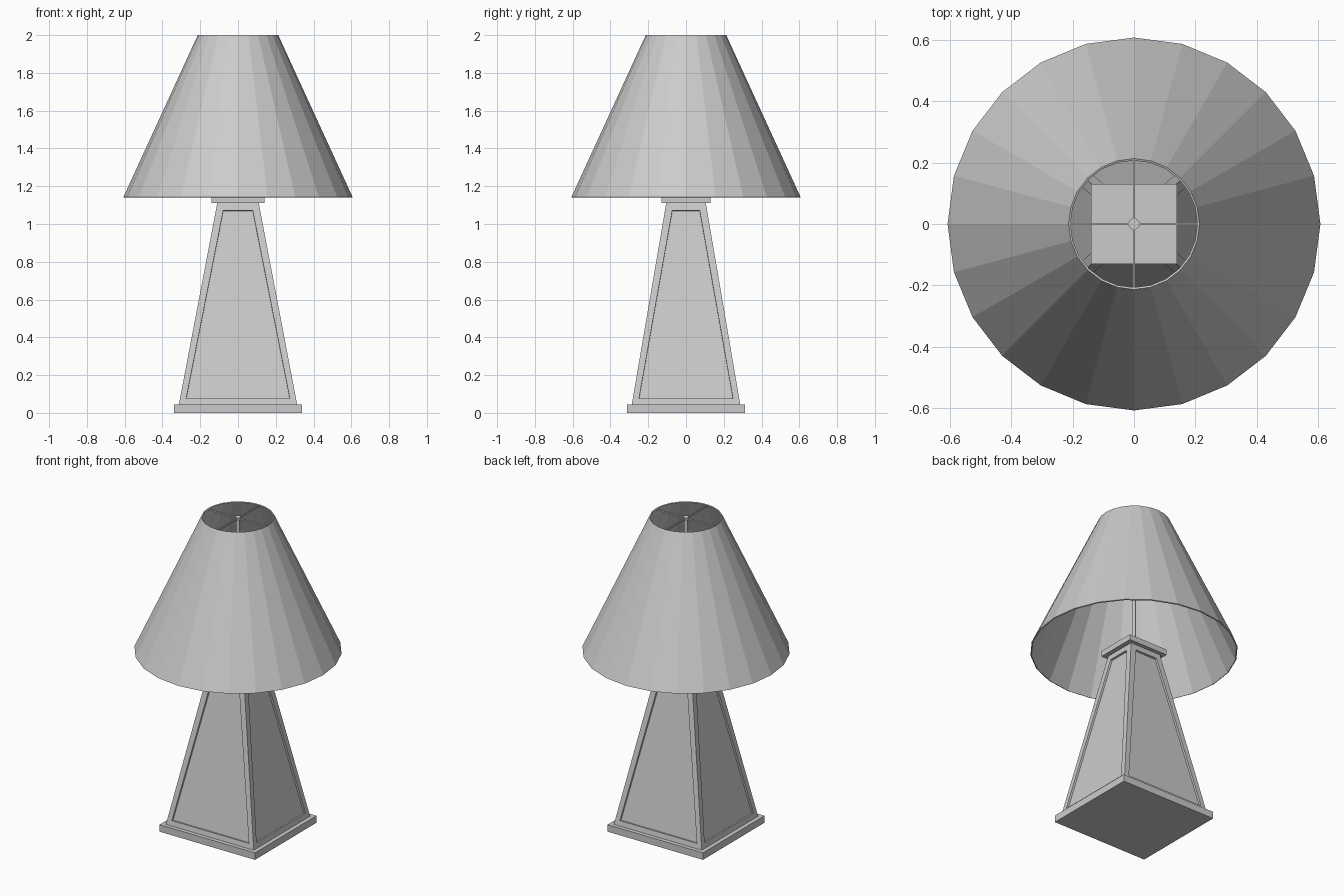
import bpy, bmesh
from math import pi

if "Cube" in bpy.data.objects:
    bpy.data.objects.remove(bpy.data.objects["Cube"])


def make_object(name, bm):
    bmesh.ops.recalc_face_normals(bm, faces=bm.faces)
    mesh = bpy.data.meshes.new(name)
    bm.to_mesh(mesh)
    bm.free()
    obj = bpy.data.objects.new(name, mesh)
    bpy.context.collection.objects.link(obj)
    return obj


def block(name, bottom, top, z0, z1, panels=False):
    """Box whose bottom and top half-sizes may differ, with optional sunk side panels."""
    bm = bmesh.new()
    bmesh.ops.create_cube(bm, size=2)
    for v in bm.verts:
        hx, hy = top if v.co.z > 0 else bottom
        v.co = (v.co.x * hx, v.co.y * hy, z1 if v.co.z > 0 else z0)
    if panels:
        bm.normal_update()
        sides = [f for f in bm.faces if abs(f.normal.z) < 0.5]
        bmesh.ops.inset_individual(bm, faces=sides, thickness=0.05)
        bmesh.ops.inset_individual(bm, faces=sides, thickness=0.001, depth=-0.012)
    return make_object(name, bm)


def cylinder(name, r, z0, z1, sides=12):
    bpy.ops.mesh.primitive_cylinder_add(vertices=sides, radius=r, depth=z1 - z0,
                                        location=(0, 0, (z0 + z1) / 2))
    obj = bpy.context.object
    obj.name = name
    return obj


# Base plate, tapered body with sunk panels, and cap
block("base_plate", (0.34, 0.313), (0.34, 0.313), 0, 0.045)
block("body", (0.313, 0.287), (0.11, 0.105), 0.045, 1.11, panels=True)
block("cap", (0.14, 0.13), (0.14, 0.13), 1.11, 1.145)

# Faceted open shade with thin walls
bm = bmesh.new()
bmesh.ops.create_cone(bm, cap_ends=False, segments=24,
                      radius1=0.607, radius2=0.213, depth=0.858)
for v in bm.verts:
    v.co.z += 1.142 + 0.429
shade = make_object("shade", bm)
wall = shade.modifiers.new("wall", "SOLIDIFY")
wall.thickness = 0.007
wall.offset = -1

# Centre rod, hub and the four-armed shade holder
cylinder("rod", 0.011, 1.14, 1.995)
cylinder("hub", 0.019, 1.985, 2.0)
for i in range(2):
    bar = block(f"spoke_{i + 1}", (0.209, 0.004), (0.209, 0.004), 1.987, 1.996)
    bar.rotation_euler.z = i * pi / 2
